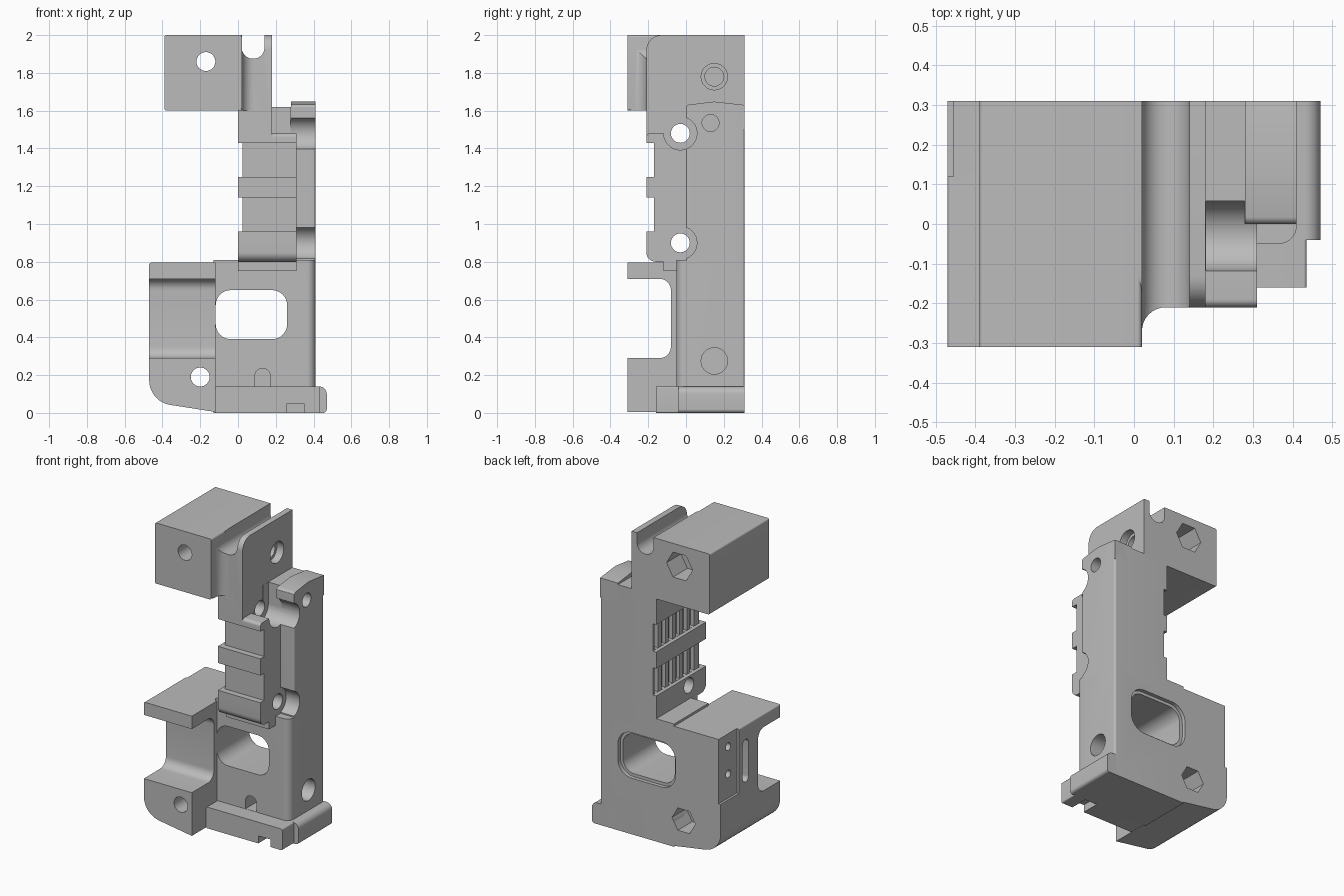
import bpy
from math import sin, cos, tan, pi
from mathutils import Vector

if "Cube" in bpy.data.objects:
    bpy.data.objects.remove(bpy.data.objects["Cube"])

grey = bpy.data.materials.new("plain_grey")
grey.use_nodes = True
GREY = (0.5, 0.5, 0.5, 1)
grey.diffuse_color = GREY
grey.node_tree.nodes["Principled BSDF"].inputs["Base Color"].default_value = GREY

parts, cutters = [], []


def rounded(points, steps=8):
    """Profile outline; a third number on a point is its corner radius."""
    out = []
    for i, p in enumerate(points):
        c = Vector(p[:2])
        if len(p) < 3:
            out.append(c)
            continue
        a = (Vector(points[i - 1][:2]) - c).normalized()
        b = (Vector(points[(i + 1) % len(points)][:2]) - c).normalized()
        half = a.angle(b) / 2
        mid = c + (a + b).normalized() * p[2] / sin(half)
        start = c + a * p[2] / tan(half) - mid
        end = c + b * p[2] / tan(half) - mid
        sweep = start.angle(end)
        for k in range(steps + 1):
            t = k / steps
            out.append(mid + (start * sin((1 - t) * sweep) + end * sin(t * sweep)) / sin(sweep))
    return out


def prism(name, points, axis, lo, hi, group=parts):
    """Extrude a profile along an axis: x takes (y, z), y takes (x, z), z takes (x, y)."""
    outline = rounded(points)
    n = len(outline)
    place = {"x": lambda u, v, w: (w, u, v),
             "y": lambda u, v, w: (u, w, v),
             "z": lambda u, v, w: (u, v, w)}[axis]
    verts = [place(p.x, p.y, w) for w in (lo, hi) for p in outline]
    faces = [tuple(range(n)), tuple(range(2 * n - 1, n - 1, -1))]
    faces += [(i, i + n, (i + 1) % n + n, (i + 1) % n) for i in range(n)]
    mesh = bpy.data.meshes.new(name)
    mesh.from_pydata(verts, [], faces)
    area = sum(p.cross(outline[(i + 1) % n]) for i, p in enumerate(outline))
    if (area > 0) != (axis == "y"):
        mesh.flip_normals()
    mesh.materials.append(grey)
    obj = bpy.data.objects.new(name, mesh)
    bpy.context.collection.objects.link(obj)
    group.append(obj)
    return obj


def rect(u0, u1, v0, v1, r=0):
    pts = [(u0, v0), (u1, v0), (u1, v1), (u0, v1)]
    return [p + (r,) for p in pts] if r else pts


def ngon(u, v, r, n=32):
    return [(u + r * cos(2 * pi * k / n), v + r * sin(2 * pi * k / n)) for k in range(n)]


def cut(points, axis, lo, hi):
    prism("cutter", points, axis, lo, hi, cutters).hide_render = True


# Upper block, channel wall and the fillet joining them
prism("top_block", rect(-.39, .02, 1.6, 2, .012), "y", -.31, .31)
prism("channel_wall", [(-.21, 1.43), (.31, 1.43), (.31, 2), (-.21, 2, .08)], "x", 0, .18)
prism("block_fillet", [(0, -.29), (.02, -.29), (.02, -.21, .06), (.1, -.21), (.1, -.1), (0, -.1)],
      "z", 1.6, 1.95)

# Stepped grip in front of the column
prism("front_grip", [(.05, .8), (-.21, .8, .05), (-.21, .96), (-.17, .96), (-.17, 1.14),
                     (-.21, 1.14), (-.21, 1.25), (-.17, 1.25), (-.17, 1.43), (-.21, 1.43),
                     (-.21, 1.48, .02), (.05, 1.48)], "x", 0, .31)

# Column and its raised cap
prism("column", [(0, 0), (.41, 0, .012), (.41, .31, .012), (0, .31)], "z", .75, 1.62)
prism("column_cap", [(0, 1.5), (.31, 1.5), (.31, 1.63), (.15, 1.648), (0, 1.63, .02)],
      "x", .28, .41)

# Lower housing and the C-shaped bracket
prism("lower_housing", [(-.13, -.05), (.41, -.05, .045), (.41, .31, .012), (-.13, .31)],
      "z", 0, .81)
prism("side_bracket", [(-.12, .005), (-.12, .795), (-.47, .795, .01), (-.47, .06, .13)],
      "y", -.31, .31)
prism("housing_neck", [(0, .75), (-.12, .75), (-.12, .86), (-.05, .82, .05), (0, .82)],
      "x", 0, .31)

# Base lip
prism("base_lip", rect(-.12, .435, 0, .14, .008), "y", -.16, .05)
prism("base_foot", [(.3, 0), (.47, 0, .02), (.47, .14, .04), (.3, .14)], "y", -.04, .31)

# Bracket opening, channel and window
cut([(-.5, .29), (-.08, .29, .06), (-.08, .71, .06), (-.5, .71)], "x", -.6, -.12)
cut([(.02, 2.1), (.02, 1.875, .058), (.14, 1.875, .058), (.14, 2.1)], "y", -.5, .5)
cut(rect(-.118, .26, .39, .65, .08), "y", -.5, .5)
cut(rect(-.14, .28, .37, .67, .1), "y", .285, .5)

# Bolt holes with hexagonal nut pockets at the back
for x, z, r in ((-.17, 1.86, .095), (-.2, .19, .085)):
    cut(ngon(x, z, .05), "y", -.5, .5)
    cut(ngon(x, z, r, 6), "y", .16, .5)

# Cross bores with wide seats, and the clearance above the upper seat
for z, seat in ((1.48, .181), (.9, .311)):
    cut(ngon(-.03, z, .05), "x", -.1, .6)
    cut(ngon(-.03, z, .088), "x", seat, .6)
cut(rect(-.12, .058, 1.481, 1.7), "x", .181, .279)

# Blind holes on the side
for y, z, r, lo, hi in ((.15, 1.78, .07, .13, .3), (.15, 1.78, .05, .05, .2),
                        (.13, 1.535, .045, .25, .6), (.15, .275, .07, .28, .46)):
    cut(ngon(y, z, r), "x", lo, hi)

# Recessed ribbed panels beside the grip
for z in (.96, 1.25):
    cut(rect(-.4, .4, z, z + .18), "x", -.1, .025)
    for k in range(6):
        y = -.12 + k * .075
        cut(rect(y, y + .04, z + .001, z + .179), "x", .01, .05)

# Side plate recess, screw holes and slot
cut(rect(.12, .4, .37, .9), "x", -.6, -.455)
for z in (.53, .71):
    cut(ngon(.21, z, .025), "x", -.6, -.38)
cut(rect(.02, .08, .42, .7, .029), "x", -.6, -.3)

# Notches around the base lip
cut([(.09, .141), (.17, .141), (.17, .235, .038), (.09, .235, .038)], "y", -.2, .06)
cut(rect(.26, .35, -.1, .05), "y", -.3, -.04)


def bounds(obj):
    vs = [v.co for v in obj.data.vertices]
    return [(min(v[i] for v in vs), max(v[i] for v in vs)) for i in range(3)]


# Carve every part with the cutters that reach it
for part in parts:
    box = bounds(part)
    for cutter in cutters:
        if all(a[0] < b[1] and b[0] < a[1] for a, b in zip(box, bounds(cutter))):
            mod = part.modifiers.new("carve", "BOOLEAN")
            mod.object, mod.operation, mod.solver = cutter, "DIFFERENCE", "EXACT"
graph = bpy.context.evaluated_depsgraph_get()
carved = [bpy.data.meshes.new_from_object(p.evaluated_get(graph)) for p in parts]
for part, mesh in zip(parts, carved):
    part.modifiers.clear()
    part.data = mesh
for cutter in cutters:
    bpy.data.objects.remove(cutter)

# Smooth shading on the rounded surfaces only
bpy.ops.object.select_all(action="DESELECT")
for part in parts:
    part.select_set(True)
bpy.context.view_layer.objects.active = parts[0]
bpy.ops.object.shade_smooth_by_angle(angle=pi / 6)
